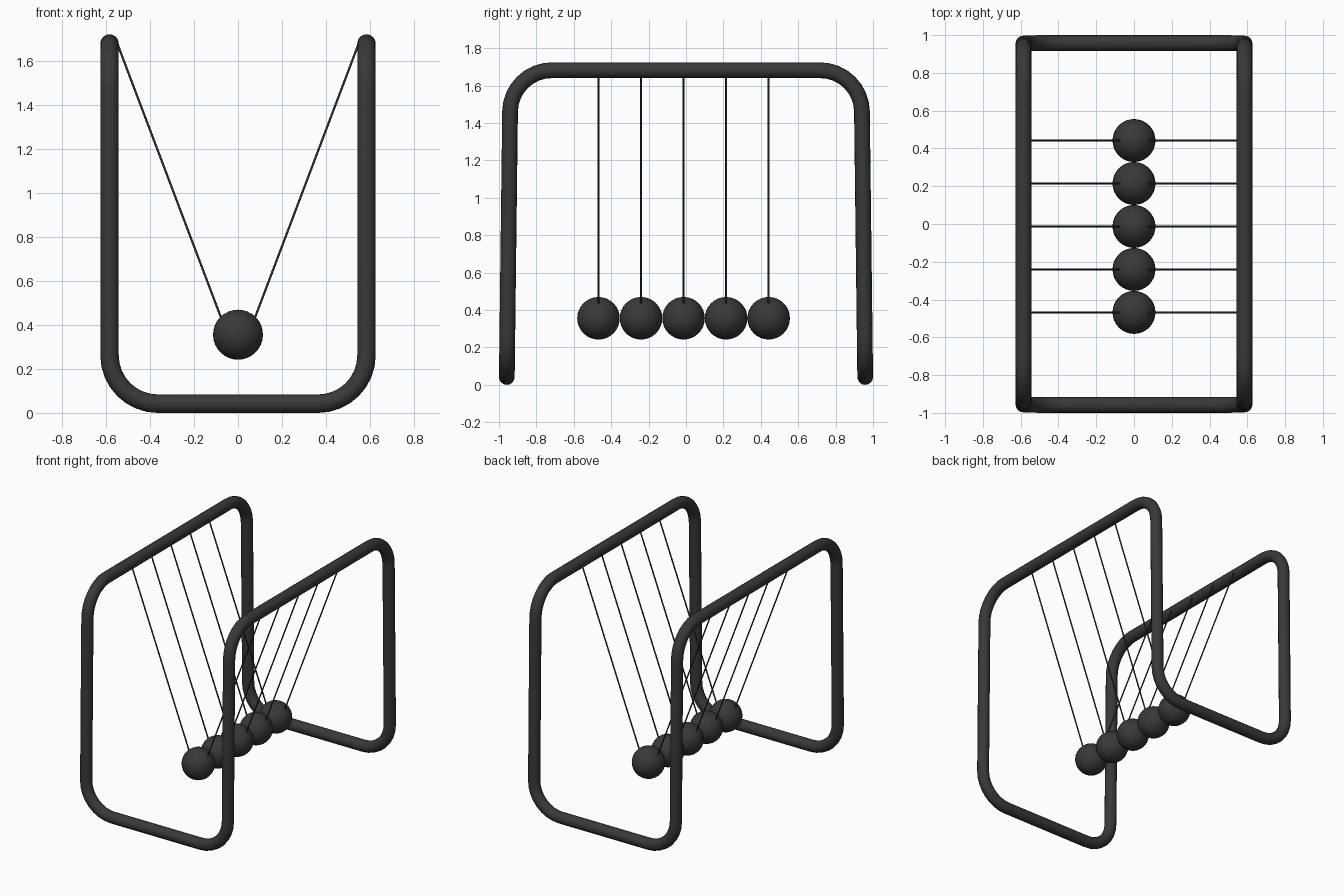
import bpy, math
from mathutils import Vector

if "Cube" in bpy.data.objects:
    bpy.data.objects.remove(bpy.data.objects["Cube"])

TUBE_R, BEND_R, BEND_STEPS = 0.042, 0.22, 8
BALL_R, BALL_Z, BALL_GAP, BALL_MID = 0.1137, 0.356, 0.2275, -0.013

dark = bpy.data.materials.new("dark_metal")
dark.diffuse_color = (0.04, 0.04, 0.04, 1)
dark.use_nodes = True
dark.node_tree.nodes["Principled BSDF"].inputs["Base Color"].default_value = dark.diffuse_color


def tube(name, points, radius, cyclic=False, resolution=4):
    """Round tube along a path, turned into a mesh."""
    data = bpy.data.curves.new(name, 'CURVE')
    data.dimensions = '3D'
    data.bevel_depth = radius
    data.bevel_resolution = resolution
    data.use_fill_caps = not cyclic
    spline = data.splines.new('POLY')
    spline.points.add(len(points) - 1)
    for sp, p in zip(spline.points, points):
        sp.co = (*p, 1)
    spline.use_cyclic_u = cyclic
    spline.use_smooth = True
    obj = bpy.data.objects.new(name, data)
    bpy.context.collection.objects.link(obj)
    bpy.ops.object.select_all(action='DESELECT')
    bpy.context.view_layer.objects.active = obj
    obj.select_set(True)
    bpy.ops.object.convert(target='MESH')
    obj = bpy.context.object
    obj.data.materials.append(dark)
    return obj


def rounded_loop(corners, r, steps):
    """Closed path with every right-angled corner rounded."""
    path = []
    n = len(corners)
    for i, p in enumerate(corners):
        a = (corners[i - 1] - p).normalized()
        b = (corners[(i + 1) % n] - p).normalized()
        for k in range(steps + 1):
            t = math.pi / 2 * k / steps
            path.append(p + r * (a * (1 - math.sin(t)) + b * (1 - math.cos(t))))
    return path


# Frame: one continuous loop, two top rails along y and two floor rails along x
X, Y_LOW, Y_TOP, Z_LOW, Z_TOP = 0.585, 0.958, 0.938, TUBE_R, 1.682
corners = []
for s in (-1, 1):
    corners += [Vector((s * X, s * Y_LOW, Z_LOW)), Vector((s * X, s * Y_TOP, Z_TOP)),
                Vector((s * X, -s * Y_TOP, Z_TOP)), Vector((s * X, -s * Y_LOW, Z_LOW))]
tube("frame", rounded_loop(corners, BEND_R, BEND_STEPS), TUBE_R, cyclic=True, resolution=6)

# Five hanging balls, each on a pair of strings
for i in range(5):
    y = BALL_MID + (i - 2) * BALL_GAP
    bpy.ops.mesh.primitive_uv_sphere_add(segments=32, ring_count=16, radius=BALL_R,
                                         location=(0, y, BALL_Z))
    ball = bpy.context.object
    ball.name = f"ball_{i + 1}"
    ball.data.materials.append(dark)
    bpy.ops.object.shade_smooth()
    for side, s in (("left", -1), ("right", 1)):
        tube(f"string_{side}_{i + 1}", [(s * 0.074, y, 0.425), (s * 0.55, y, 1.683)],
             0.005, resolution=2)
